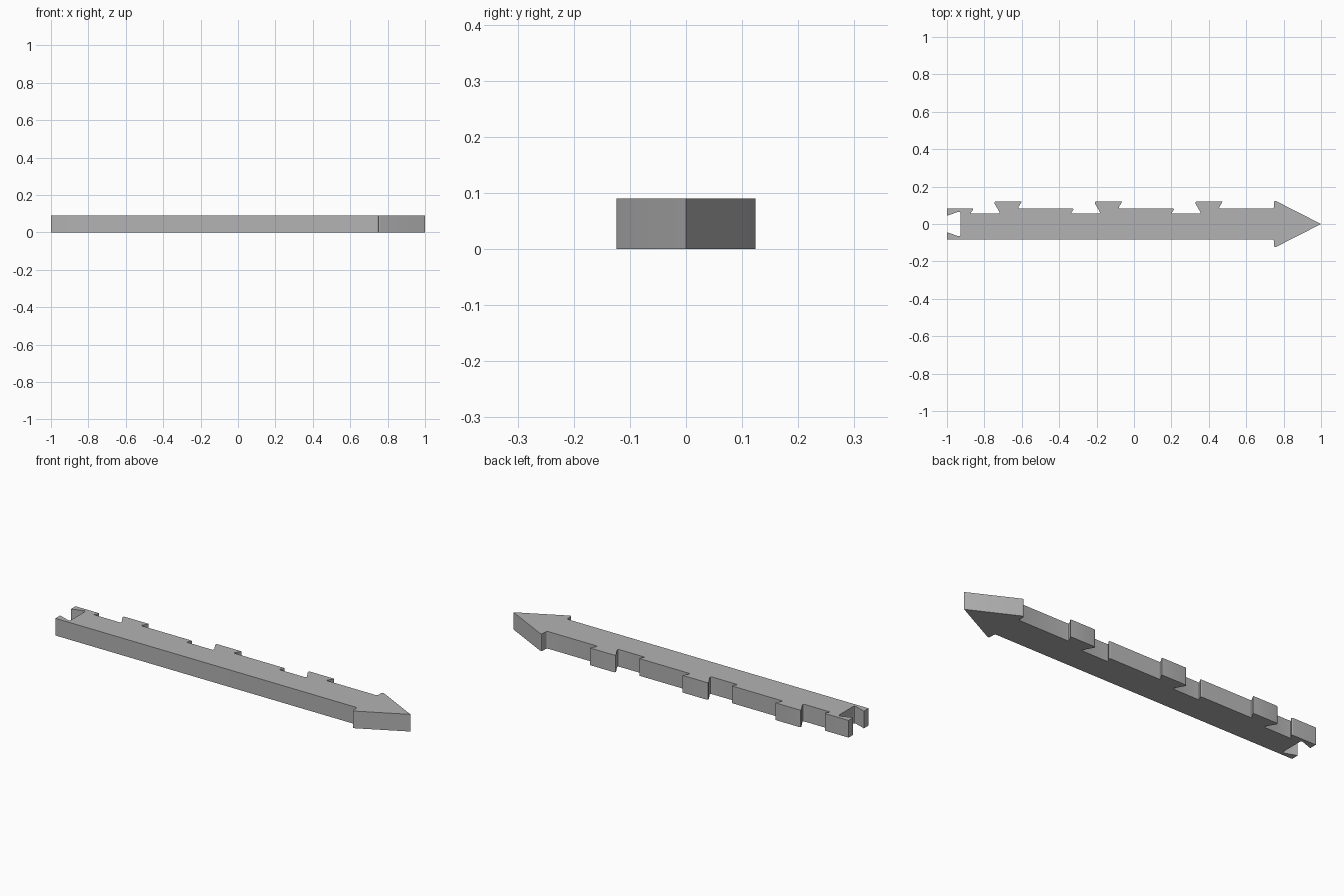
import bpy
import bmesh
from mathutils import Vector

default = bpy.data.objects.get("Cube")
if default:
    bpy.data.objects.remove(default, do_unlink=True)

THICK = 0.09     # height of the bar
EDGE = 0.083     # half width of the bar
FLOOR = 0.055    # floor of each notch
CREST = 0.12     # top of teeth and barbs
PITCH = 0.537    # spacing of the teeth


def rounded(corners, steps=4):
    """Outline with each (x, y, radius) corner eased by a short curve."""
    out = []
    for i, (x, y, r) in enumerate(corners):
        p = Vector((x, y))
        if r == 0:
            out.append(p)
            continue
        prev = Vector(corners[i - 1][:2])
        nxt = Vector(corners[(i + 1) % len(corners)][:2])
        a = p + (prev - p).normalized() * min(r, (prev - p).length * 0.48)
        b = p + (nxt - p).normalized() * min(r, (nxt - p).length * 0.48)
        for k in range(steps + 1):
            t = k / steps
            out.append(a * (1 - t) ** 2 + p * 2 * t * (1 - t) + b * t ** 2)
    return out


# Toothed upper edge, from the slotted end to the arrow head
corners = [(-1, EDGE, 0)]
for n in range(3):
    x = -0.743 + n * PITCH
    corners += [
        (x - 0.113, EDGE, 0.012), (x - 0.133, FLOOR, 0.006),   # undercut notch
        (x + 0.029, FLOOR, 0.015), (x - 0.009, CREST, 0.016),  # leaning tooth
        (x + 0.143, CREST, 0.004), (x + 0.121, EDGE, 0.01),
    ]

# Arrow head with a barb on either side
corners += [
    (0.749, EDGE, 0.012), (0.749, CREST + 0.008, 0.014),
    (1, 0, 0),
    (0.749, -CREST - 0.008, 0.014), (0.749, -EDGE, 0.012),
]

# Straight lower edge and the flared slot in the end
corners += [
    (-1, -EDGE, 0), (-1, -0.044, 0),
    (-0.928, -0.069, 0.014), (-0.928, 0.069, 0.014),
    (-1, 0.044, 0),
]

bm = bmesh.new()
base = bm.faces.new([bm.verts.new((p.x, p.y, 0)) for p in rounded(corners)])
top = bmesh.ops.extrude_face_region(bm, geom=[base])["geom"]
bmesh.ops.translate(bm, vec=(0, 0, THICK),
                    verts=[v for v in top if isinstance(v, bmesh.types.BMVert)])
bmesh.ops.recalc_face_normals(bm, faces=bm.faces)
bmesh.ops.triangulate(bm, faces=[f for f in bm.faces if len(f.verts) > 4])
mesh = bpy.data.meshes.new("notched_arrow_bar")
bm.to_mesh(mesh)
bm.free()

# Plain grey all over
grey = bpy.data.materials.new("plain_grey")
grey.use_nodes = True
colour = (0.45, 0.45, 0.45, 1)
grey.diffuse_color = colour
grey.node_tree.nodes["Principled BSDF"].inputs["Base Color"].default_value = colour
mesh.materials.append(grey)

bar = bpy.data.objects.new("notched_arrow_bar", mesh)
bpy.context.collection.objects.link(bar)
bpy.context.view_layer.objects.active = bar
bar.select_set(True)
bpy.ops.object.shade_smooth_by_angle()
